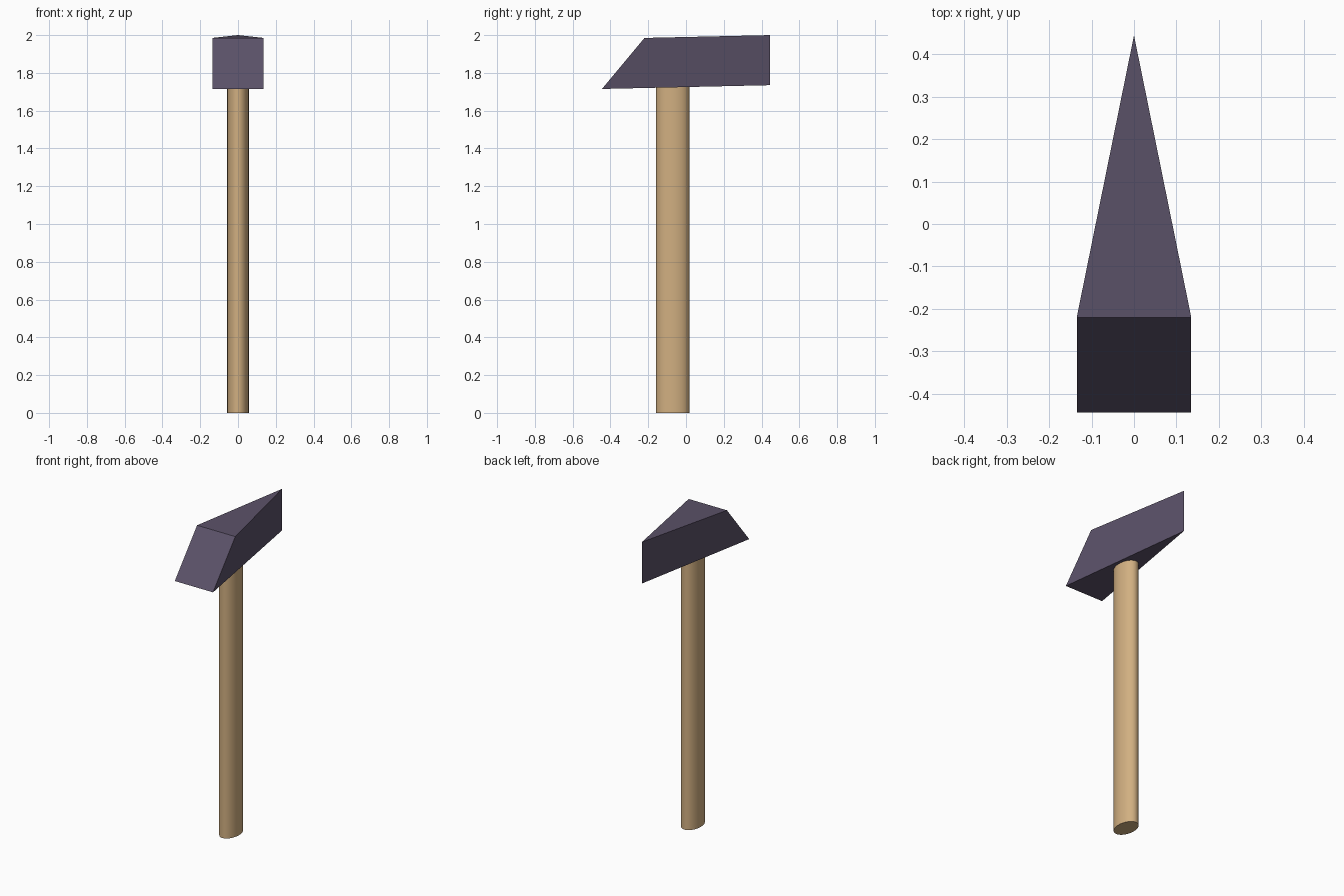
import bpy, bmesh, math

if "Cube" in bpy.data.objects:
    bpy.data.objects.remove(bpy.data.objects["Cube"])


def paint(obj, name, rgb):
    mat = bpy.data.materials.new(name)
    mat.diffuse_color = (*rgb, 1)
    mat.use_nodes = True
    mat.node_tree.nodes["Principled BSDF"].inputs["Base Color"].default_value = mat.diffuse_color
    obj.data.materials.append(mat)


# Handle: oval wooden shaft, its top end seated inside the head
TOP = 1.78
bpy.ops.mesh.primitive_cylinder_add(vertices=32, radius=1, depth=TOP,
                                    location=(0, -0.07, TOP / 2))
handle = bpy.context.object
handle.name = "handle"
handle.scale = (0.057, 0.088, 1)
bpy.ops.object.transform_apply(location=False, rotation=False, scale=True)
bpy.ops.object.shade_smooth_by_angle(angle=math.radians(40))
paint(handle, "wood", (0.64, 0.43, 0.22))

# Head: wedge with a sloping square face in front and an upright edge at the back
W = 0.135
bm = bmesh.new()
bottom = [bm.verts.new(p) for p in [(-W, -0.445, 1.715), (W, -0.445, 1.715), (0, 0.445, 1.735)]]
top = [bm.verts.new(p) for p in [(-W, -0.22, 1.985), (W, -0.22, 1.985), (0, 0.445, 2.0)]]
bm.faces.new(bottom[::-1])
bm.faces.new(top)
for i in range(3):
    j = (i + 1) % 3
    bm.faces.new((bottom[i], bottom[j], top[j], top[i]))
mesh = bpy.data.meshes.new("head")
bm.to_mesh(mesh)
bm.free()
head = bpy.data.objects.new("head", mesh)
bpy.context.collection.objects.link(head)
paint(head, "dark_metal", (0.105, 0.083, 0.14))
